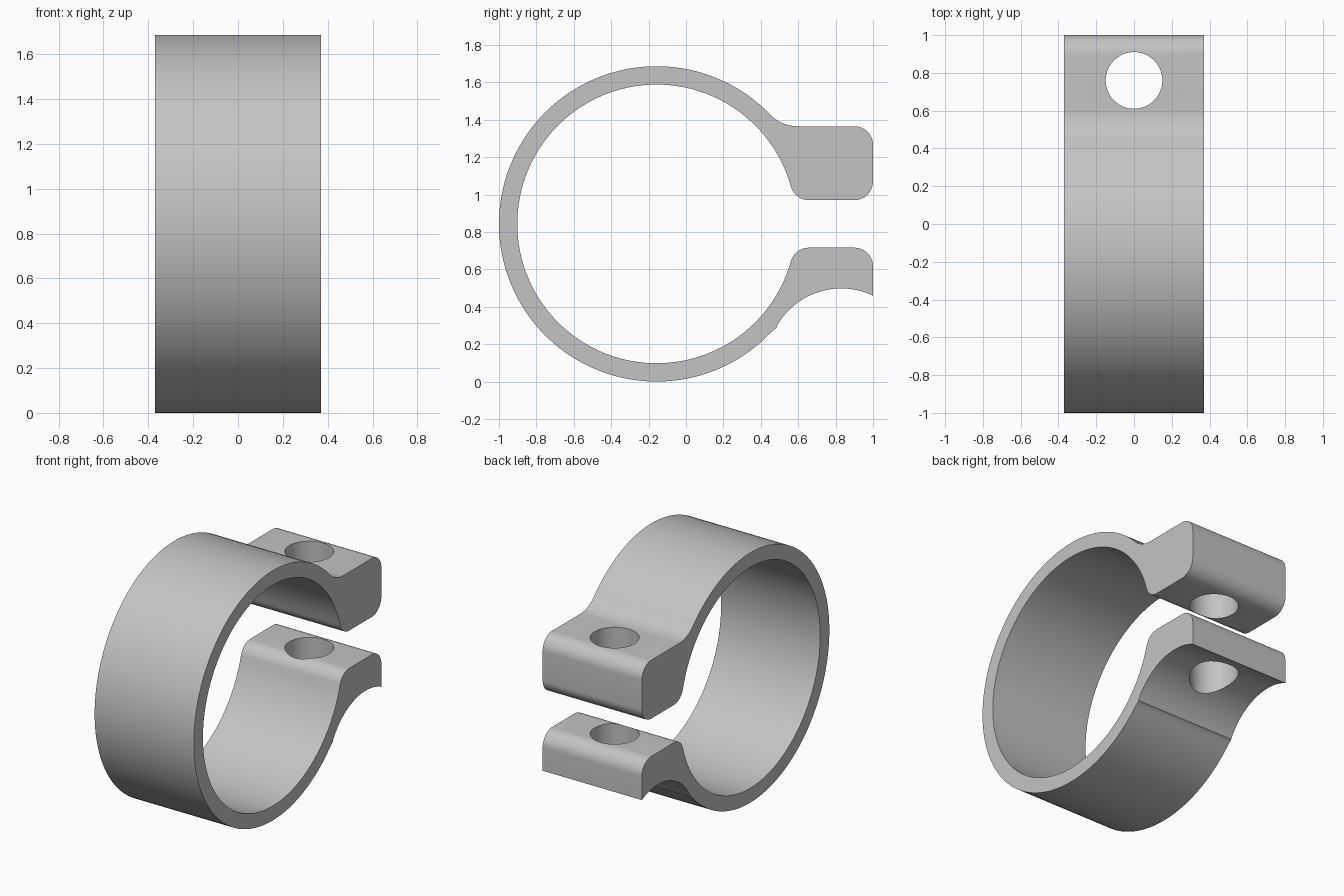
import bpy, bmesh
from math import sin, cos, radians, degrees, atan2, sqrt

cube = bpy.data.objects.get("Cube")
if cube:
    bpy.data.objects.remove(cube, do_unlink=True)

CY, CZ = -0.157, 0.843          # ring centre
OUTER, INNER = 0.843, 0.745     # ring radii
HALF_WIDTH = 0.37
CORNER, BLEND = 0.1, 0.2        # lug corner and neck radii
GAP, LUG = 0.127, 0.522         # lug faces, measured from the ring centre


def arc(cy, cz, r, start, end, steps):
    """Points along an arc in the side plane, angles in degrees."""
    angles = [radians(start + (end - start) * i / steps) for i in range(steps + 1)]
    return [(cy + r * cos(a), cz + r * sin(a)) for a in angles]


def tangent_centre(ring_r, r, height):
    """Offset and angle of a blend circle touching the ring from outside."""
    dy = sqrt((ring_r + r) ** 2 - height ** 2)
    return CY + dy, degrees(atan2(height, dy))


neck_y, neck_a = tangent_centre(OUTER, BLEND, LUG + BLEND)
lip_y, lip_a = tangent_centre(INNER, CORNER, GAP + CORNER)
edge_y = 1 - CORNER
low, high = CZ - GAP - CORNER, CZ + GAP + CORNER

# Side profile, all the way round the clamp
profile = arc(CY, CZ, OUTER, neck_a, 360 - neck_a, 110)
profile += arc(neck_y, CZ - LUG - BLEND, BLEND, 180 - neck_a, 124, 4)
profile += arc(0.83, 0.103, 0.395, 151.5, 64.5, 28)
profile += arc(edge_y, low, CORNER, 0, 90, 12)
profile += arc(lip_y, low, CORNER, 90, 180 - lip_a, 10)
profile += arc(CY, CZ, INNER, 360 - lip_a, lip_a, 120)
profile += arc(lip_y, high, CORNER, 180 + lip_a, 270, 10)
profile += arc(edge_y, high, CORNER, 270, 360, 12)
profile += arc(edge_y, CZ + LUG - CORNER, CORNER, 0, 90, 12)
profile += arc(neck_y, CZ + LUG + BLEND, BLEND, 270, 180 + neck_a, 12)

# Clamp body, extruded across its width
bm = bmesh.new()
face = bm.faces.new([bm.verts.new((-HALF_WIDTH, y, z)) for y, z in profile])
side = bmesh.ops.extrude_face_region(bm, geom=[face])
moved = [v for v in side["geom"] if isinstance(v, bmesh.types.BMVert)]
bmesh.ops.translate(bm, verts=moved, vec=(2 * HALF_WIDTH, 0, 0))
bmesh.ops.remove_doubles(bm, verts=bm.verts, dist=0.0005)
bmesh.ops.recalc_face_normals(bm, faces=bm.faces)
mesh = bpy.data.meshes.new("clamp_ring")
bm.to_mesh(mesh)
bm.free()
clamp = bpy.data.objects.new("clamp_ring", mesh)
bpy.context.collection.objects.link(clamp)

# Plain grey finish
grey = bpy.data.materials.new("light grey")
grey.use_nodes = True
colour = (0.55, 0.55, 0.55, 1)
grey.diffuse_color = colour
grey.node_tree.nodes["Principled BSDF"].inputs["Base Color"].default_value = colour
mesh.materials.append(grey)

# Bolt hole through both lugs
bpy.ops.mesh.primitive_cylinder_add(vertices=64, radius=0.15, depth=1.2,
                                    location=(0, 0.76, 0.9))
cutter = bpy.context.object
cutter.name = "bolt_hole_cutter"
cutter.hide_render = True
cutter.data.materials.append(grey)
hole = clamp.modifiers.new("bolt_hole", "BOOLEAN")
hole.operation = "DIFFERENCE"
hole.solver = "EXACT"
hole.object = cutter

bpy.ops.object.select_all(action="DESELECT")
clamp.select_set(True)
bpy.context.view_layer.objects.active = clamp
bpy.ops.object.modifier_apply(modifier=hole.name)
bpy.data.objects.remove(cutter, do_unlink=True)
bpy.ops.object.shade_smooth_by_angle(angle=radians(20))
